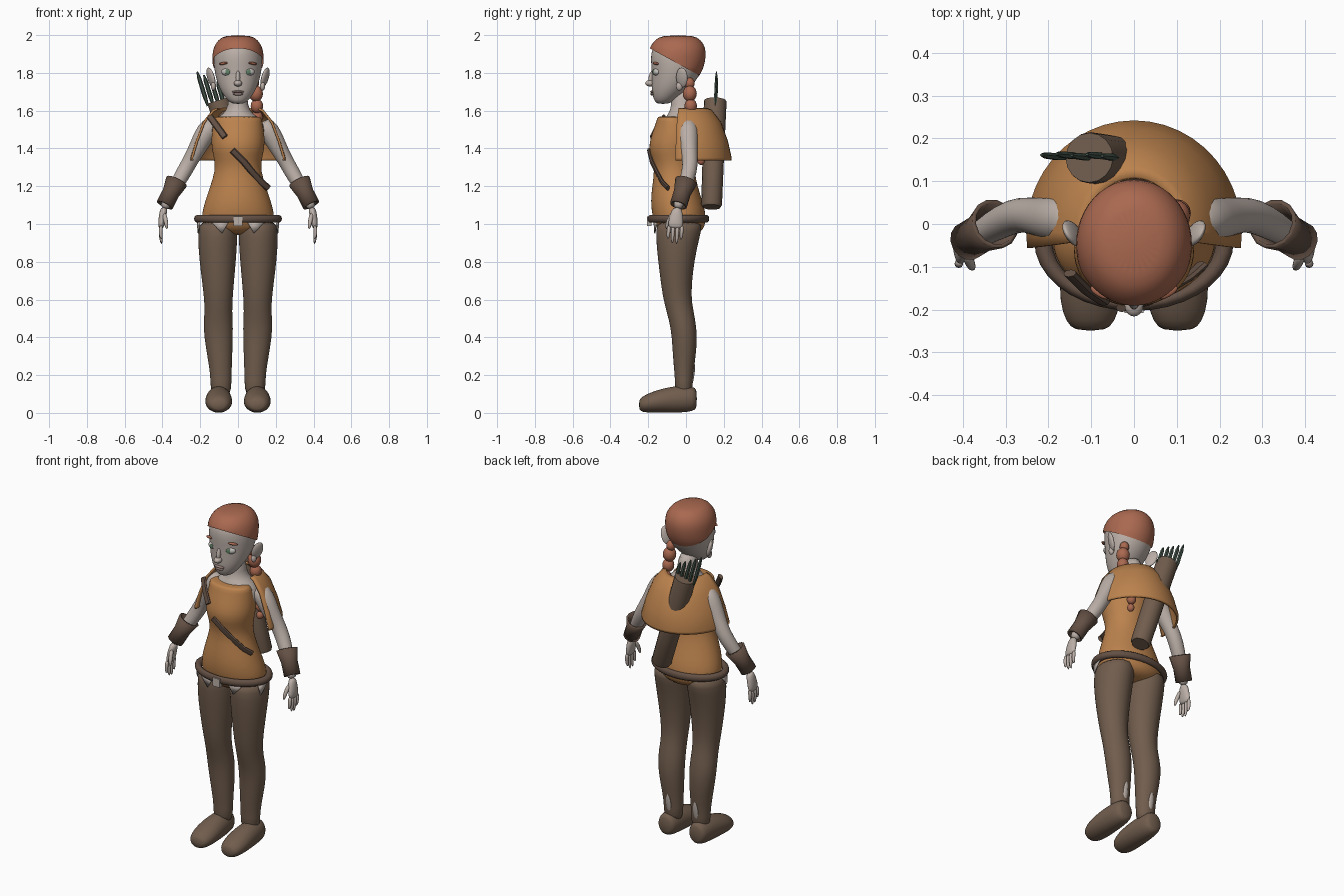
import bpy, bmesh, math
from mathutils import Vector, Matrix

if "Cube" in bpy.data.objects:
    bpy.data.objects.remove(bpy.data.objects["Cube"])


def material(name, r, g, b):
    m = bpy.data.materials.new(name)
    m.use_nodes = True
    m.diffuse_color = (r, g, b, 1)
    bsdf = next(n for n in m.node_tree.nodes if n.type == 'BSDF_PRINCIPLED')
    bsdf.inputs["Base Color"].default_value = (r, g, b, 1)
    bsdf.inputs["Roughness"].default_value = 0.8
    return m


SKIN = material("skin", .50, .43, .39)
HAIR = material("copper_hair", .40, .14, .08)
CLOTH = material("ochre_cloth", .50, .225, .075)
BROWN = material("brown_leggings", .165, .11, .075)
LEATHER = material("dark_leather", .125, .08, .058)
GREEN = material("fletching_green", .06, .09, .07)
WHITE = material("eye_white", .55, .53, .50)
IRIS = material("iris_green", .12, .22, .13)
LIP = material("lips", .36, .25, .22)
Z, Y = Vector((0, 0, 1)), Vector((0, 1, 0))
SIDES = (("left", 1), ("right", -1))


def finish(name, bm, mat, sub=0, thick=0, angle=40):
    bmesh.ops.recalc_face_normals(bm, faces=bm.faces)
    me = bpy.data.meshes.new(name)
    bm.to_mesh(me)
    bm.free()
    me.materials.append(mat)
    me.shade_smooth()
    if not sub:
        me.set_sharp_from_angle(angle=math.radians(angle))
    ob = bpy.data.objects.new(name, me)
    bpy.context.collection.objects.link(ob)
    if thick:
        ob.modifiers.new("thickness", 'SOLIDIFY').thickness = thick
    if sub:
        mod = ob.modifiers.new("smooth", 'SUBSURF')
        mod.levels = mod.render_levels = sub
    return ob


def sweep_mesh(rings, n=20, axis=None, ref=Y, caps=True):
    """Skin elliptical rings (x, y, z, radius u, radius v) along a path."""
    bm, loops = bmesh.new(), []
    pts = [Vector(r[:3]) for r in rings]
    for i, r in enumerate(rings):
        t = axis or (pts[min(i + 1, len(pts) - 1)] - pts[max(i - 1, 0)]).normalized()
        u = ref.cross(t).normalized()
        v = t.cross(u)
        angles = [2 * math.pi * k / n for k in range(n)]
        loops.append([bm.verts.new(pts[i] + u * r[3] * math.cos(a) + v * r[4] * math.sin(a))
                      for a in angles])
    for a, b in zip(loops, loops[1:]):
        for k in range(n):
            bm.faces.new((a[k], a[(k + 1) % n], b[(k + 1) % n], b[k]))
    if caps:
        bm.faces.new(loops[0])
        bm.faces.new(loops[-1])
    return bm


def sweep(name, rings, mat, sub=1, thick=0, **kw):
    return finish(name, sweep_mesh(rings, **kw), mat, sub, thick)


def levels(rows, s=1):
    """Horizontal rings from (z, centre x, half width, front y, back y)."""
    return [(cx * s, (f + b) / 2, z, w, (b - f) / 2) for z, cx, w, f, b in rows]


def ball(name, loc, size, mat, rot=(0, 0, 0), seg=16):
    bm = bmesh.new()
    bmesh.ops.create_uvsphere(bm, u_segments=seg, v_segments=seg // 2 + 2, radius=1)
    ob = finish(name, bm, mat, angle=80)
    ob.location, ob.scale, ob.rotation_euler = loc, size, rot
    return ob


# Head and swept-back hair cap
head = [(1.635, 0, .030, -.155, -.09), (1.655, 0, .058, -.17, -.06), (1.70, 0, .09, -.182, .0),
        (1.75, 0, .112, -.182, .05), (1.81, 0, .126, -.182, .085), (1.87, 0, .13, -.188, .097),
        (1.92, 0, .124, -.184, .095), (1.96, 0, .098, -.16, .07), (1.985, 0, .06, -.115, .03)]
sweep("head", levels(head), SKIN, axis=Z, n=24)
cap = [(z + .015, x, w + .008, f - .008, b + .01) for z, x, w, f, b in head[2:]]
bm = sweep_mesh(levels(cap), axis=Z, n=24)
bmesh.ops.bisect_plane(bm, geom=bm.verts[:] + bm.edges[:] + bm.faces[:], clear_inner=True,
                       plane_co=(0, 0, 1.825), plane_no=Vector((0, .55, 1)).normalized())
finish("hair_cap", bm, HAIR, sub=1)
for i, (x, y, z, r) in enumerate([(.085, .02, 1.745, .026), (.095, .02, 1.69, .037),
                                  (.1, .025, 1.625, .033), (.1, .05, 1.565, .032),
                                  (.1, .075, 1.5, .03), (.095, .085, 1.44, .028),
                                  (.09, .085, 1.385, .026), (.09, .08, 1.335, .02)]):
    ball(f"braid_{i}", (x, y, z), (r, r, r * 1.15), HAIR)

# Face
ball("nose_tip", (0, -.19, 1.745), (.022, .026, .017), SKIN)
ball("nose_bridge", (0, -.182, 1.775), (.012, .016, .04), SKIN, (-.2, 0, 0))
ball("upper_lip", (0, -.178, 1.7), (.032, .012, .007), LIP)
ball("lower_lip", (0, -.177, 1.688), (.026, .012, .008), LIP)
for side, s in SIDES:
    ball(side + "_eye", (s * .057, -.156, 1.805), (.032, .018, .02), WHITE, (0, 0, s * .25))
    ball(side + "_iris", (s * .056, -.172, 1.805), (.013, .004, .014), IRIS, (0, 0, s * .25))
    ball(side + "_eyebrow", (s * .078, -.16, 1.85), (.027, .011, .007), HAIR, (0, s * .12, s * .5))
    ball(side + "_ear", (s * .143, -.022, 1.775), (.014, .034, .055), SKIN, (-.15, s * .25, s * -.5))
    ball(side + "_ear_lobe", (s * .13, -.035, 1.73), (.014, .018, .024), SKIN)

# Neck, shoulders and tunic
sweep("neck_and_shoulders", levels([
    (1.42, 0, .13, -.12, .055), (1.5, 0, .15, -.115, .075), (1.555, 0, .125, -.115, .07),
    (1.585, 0, .075, -.095, .055), (1.62, 0, .052, -.075, .045), (1.72, 0, .05, -.085, .04)]),
    SKIN, axis=Z)
sweep("tunic", levels([
    (.94, 0, .06, -.1, .05), (.97, 0, .165, -.15, .095), (1.01, 0, .195, -.17, .105),
    (1.06, 0, .192, -.182, .105), (1.12, 0, .176, -.188, .088), (1.2, 0, .148, -.18, .062),
    (1.28, 0, .122, -.168, .045), (1.34, 0, .126, -.178, .05), (1.4, 0, .141, -.2, .06),
    (1.46, 0, .143, -.188, .07), (1.52, 0, .134, -.165, .04), (1.565, 0, .125, -.152, .0),
    (1.57, 0, .11, -.145, -.02)]), CLOTH, axis=Z, n=24)

# Short cape, open at the front
bm, rows, steps = bmesh.new(), [], 24
for z, rx, ry in [(1.615, .112, .13), (1.605, .135, .155), (1.54, .187, .205),
                  (1.44, .225, .242), (1.35, .252, .262), (1.335, .25, .26)]:
    arc = [math.radians(-8 + 196 * k / steps) for k in range(steps + 1)]
    rows.append([bm.verts.new((rx * math.cos(a), -.02 + ry * math.sin(a), z)) for a in arc])
for a, b in zip(rows, rows[1:]):
    for k in range(steps):
        bm.faces.new((a[k], a[k + 1], b[k + 1], b[k]))
finish("cape", bm, CLOTH, thick=.012)

# Belt, buckle and torn hem
bpy.ops.mesh.primitive_torus_add(major_segments=36, minor_segments=10, major_radius=.212,
                                 minor_radius=.021, location=(0, -.04, 1.028))
belt = bpy.context.object
belt.name, belt.scale = "belt", (1, .7, 1)
belt.data.materials.append(LEATHER)
belt.data.shade_smooth()
bm = bmesh.new()
bmesh.ops.create_cube(bm, size=1, matrix=Matrix.Translation((0, -.195, 1.015))
                      @ Matrix.Diagonal((.045, .025, .05, 1)))
finish("buckle", bm, SKIN)
for side, s in SIDES:
    for i, (a, b, c) in enumerate([((.05, -.172, 1.01), (.14, -.158, 1.01), (.085, -.168, .95)),
                                   ((.2, -.1, 1.01), (.213, -.03, 1.01), (.207, -.085, .95))]):
        bm = bmesh.new()
        bm.faces.new([bm.verts.new((x * s, y, z)) for x, y, z in (a, b, c)])
        finish(f"{side}_hem_tear_{i}", bm, SKIN, thick=.006)

for side, s in SIDES:
    # Leg and boot
    sweep(side + "_leg", levels([
        (1.02, .105, .095, -.15, .085), (.97, .107, .105, -.162, .085), (.88, .108, .104, -.157, .06),
        (.75, .107, .092, -.142, .037), (.62, .104, .077, -.125, .027), (.54, .104, .073, -.105, .04),
        (.45, .105, .08, -.08, .058), (.35, .1, .072, -.073, .058), (.25, .093, .061, -.066, .045),
        (.18, .09, .056, -.058, .036), (.08, .09, .055, -.06, .036)], s), BROWN, axis=Z)
    foot = [(.058, .075, .04, .05), (.04, .074, .057, .066), (-.03, .073, .066, .073),
            (-.11, .067, .072, .067), (-.18, .056, .073, .056), (-.23, .046, .058, .043),
            (-.25, .042, .035, .026)]
    sweep(side + "_boot", [(s * .102, y, z, w, h) for y, z, w, h in foot], BROWN,
          axis=-Y, ref=Z)
    ball(side + "_ankle_gap", (s * .09, .036, .2), (.016, .008, .06), SKIN, (-.15, 0, 0))

    # Arm, flared cuff and hand
    arm = [(.12, .01, 1.54, .05), (.17, .01, 1.49, .058), (.21, .014, 1.41, .048),
           (.25, .022, 1.34, .041), (.28, .02, 1.285, .042), (.33, -.005, 1.2, .037),
           (.375, -.035, 1.12, .027), (.392, -.046, 1.08, .026)]
    sweep(side + "_arm", [(x * s, y, z, r, r) for x, y, z, r in arm], SKIN, n=16)
    cuff = [(.325, .0, 1.225, .06), (.355, -.02, 1.165, .046), (.388, -.04, 1.1, .046)]
    sweep(side + "_cuff", [(x * s, y, z, r, r) for x, y, z, r in cuff], LEATHER, sub=0,
          thick=.01, n=14, caps=False)
    palm = [(.39, -.045, 1.09, .02, .022), (.398, -.05, 1.05, .021, .036),
            (.406, -.055, 1.0, .019, .042), (.408, -.057, .975, .012, .038)]
    sweep(side + "_palm", [(x * s, *r) for x, *r in palm], SKIN, n=12)
    for i, tip in enumerate((.92, .895, .89, .915)):
        y = -.09 + .023 * i
        sweep(f"{side}_finger_{i}", [(s * .406, y, .995, .012, .012),
                                     (s * .412, y - .003, .95, .011, .011),
                                     (s * .404, y - .006, tip, .007, .007)], SKIN, n=8)
    sweep(side + "_thumb", [(s * .393, -.065, 1.06, .014, .014), (s * .382, -.095, 1.02, .013, .013),
                            (s * .376, -.105, .97, .008, .008)], SKIN, n=8)

# Quiver with arrows lying along its axis
bottom, top = Vector((.07, .135, 1.09)), Vector((-.105, .155, 1.655))
lean = (top - bottom).normalized()
sweep("quiver", [(*(bottom + lean * d), r, r) for d, r in
                 ((0, .048), (.012, .055), (.3, .057), (.58, .06), (.59, .058))],
      BROWN, sub=0, n=16)
for i in range(5):
    start = top + Vector((.03 * i - .055, .003 * (i % 2), -.03))
    end = start + lean * (.19 - .018 * i)
    sweep(f"arrow_{i}", [(*start, .006, .006), (*start.lerp(end, .3), .012, .009),
                         (*start.lerp(end, .8), .011, .008), (*end, .004, .003)],
          GREEN, sub=0, n=6)

# Strap pieces across the chest
for name, path in (("upper_strap", [(-.15, -.115, 1.57), (-.11, -.155, 1.515), (-.07, -.182, 1.46)]),
                   ("lower_strap", [(-.03, -.196, 1.39), (.03, -.182, 1.33), (.08, -.152, 1.27),
                                    (.125, -.125, 1.22), (.16, -.095, 1.19)])):
    sweep(name, [(*p, .018, .01) for p in path], LEATHER, sub=0, n=8)
